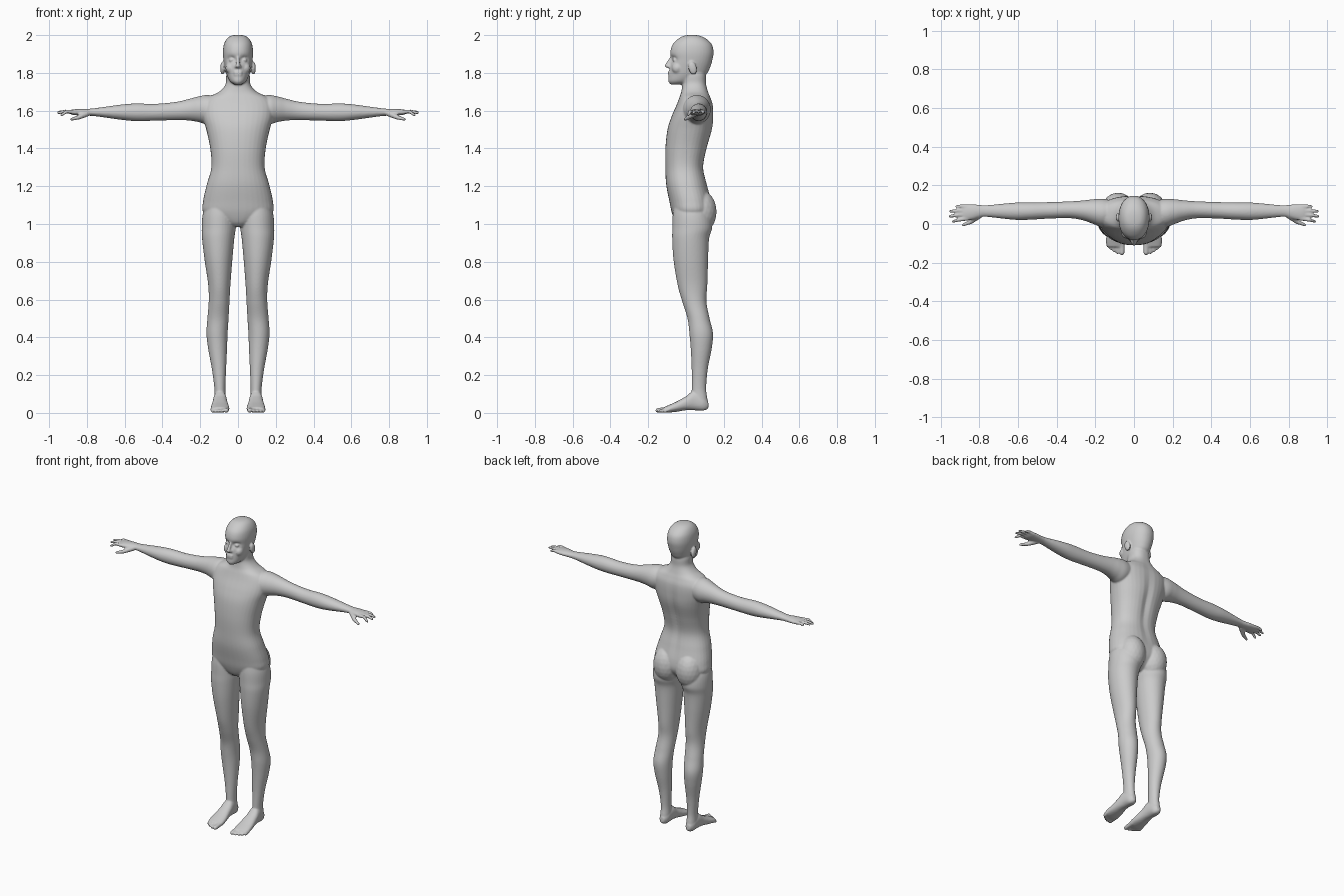
import bpy, bmesh, math
from mathutils import Vector, Matrix

SEG, SUB = 36, 6
bm = bmesh.new()


def spline(rows):
    """Smoothly interpolate a short list of section rows (Catmull-Rom)."""
    out = []
    for i in range(len(rows) - 1):
        r = [rows[max(0, min(len(rows) - 1, i + k))] for k in (-1, 0, 1, 2)]
        for s in range(SUB):
            t = s / SUB
            out.append([b + .5 * t * (c - a + t * (2*a - 5*b + 4*c - d + t * (3*(b - c) + d - a)))
                        for a, b, c, d in zip(*r)])
    return out + [list(rows[-1])]


def tube(axis, rows, p=2.0):
    """Loft along an axis; each row = position, then low/high extents on the other two axes."""
    rings = []
    for t, a0, a1, b0, b1 in spline(rows):
        ring = []
        for k in range(SEG):
            c, s = math.cos(2*math.pi*k/SEG), math.sin(2*math.pi*k/SEG)
            a = (a0 + a1)/2 + (a1 - a0)/2 * math.copysign(abs(c)**(2/p), c)
            b = (b0 + b1)/2 + (b1 - b0)/2 * math.copysign(abs(s)**(2/p), s)
            ring.append(bm.verts.new({'x': (t, a, b), 'y': (a, t, b), 'z': (a, b, t)}[axis]))
        rings.append(ring)
    faces = [bm.faces.new(rings[0][::-1]), bm.faces.new(rings[-1])]
    for lo, hi in zip(rings, rings[1:]):
        for k in range(SEG):
            n = (k + 1) % SEG
            faces.append(bm.faces.new((lo[k], lo[n], hi[n], hi[k])))
    bmesh.ops.recalc_face_normals(bm, faces=faces)
    return [v for ring in rings for v in ring]


def centred(rows):
    return [(z, -w, w, y0, y1) for z, w, y0, y1 in rows]


def ball(pos, radii, tilt=0.0):
    m = Matrix.Translation(pos) @ Matrix.Rotation(tilt, 4, 'X') @ Matrix.Diagonal((*radii, 1))
    bmesh.ops.create_icosphere(bm, subdivisions=3, radius=1, matrix=m)


def rod(p, q, r0, r1):
    """Round-ended tapered rod for fingers, toes and small face forms."""
    p, q = Vector(p), Vector(q)
    d = q - p
    m = Matrix.Translation((p + q)/2) @ d.to_track_quat('Z', 'Y').to_matrix().to_4x4()
    bmesh.ops.create_cone(bm, cap_ends=True, segments=16, radius1=r0, radius2=r1,
                          depth=d.length, matrix=m)
    ball(p, (r0,)*3)
    ball(q, (r1,)*3)


def push(verts, centre, radii, offset):
    """Soft sculpt stroke."""
    for v in verts:
        e = sum(((v.co[i] - centre[i]) / radii[i])**2 for i in range(3))
        v.co += Vector(offset) * math.exp(-e)


# --- right-hand side parts (mirrored below) ---
# leg
tube('z', [(1.12, .03, .165, -.06, .10), (1.05, .012, .187, -.07, .13), (.98, .012, .192, -.072, .138),
           (.92, .02, .19, -.073, .122), (.81, .03, .177, -.066, .117), (.68, .04, .158, -.045, .113),
           (.59, .045, .155, -.02, .108), (.50, .05, .162, .008, .125), (.42, .055, .167, .018, .143),
           (.34, .058, .158, .025, .136), (.23, .063, .138, .03, .115), (.13, .067, .125, .03, .107),
           (.07, .065, .125, .03, .114), (.03, .068, .122, .04, .12), (.015, .078, .112, .06, .105)])
# foot and toes
tube('y', [(.118, .08, .11, .025, .06), (.09, .065, .125, .012, .09), (.04, .06, .13, .014, .115),
           (0, .056, .135, .014, .088), (-.05, .048, .142, .006, .06), (-.09, .045, .145, .002, .042),
           (-.118, .05, .138, .004, .03)], 2.3)
for x, tip, r in ((.062, -.149, .013), (.085, -.147, .009), (.103, -.138, .009),
                  (.12, -.126, .009), (.135, -.112, .009)):
    rod((x, -.085, .02), (x, tip, r), r + .002, r)
# buttock
ball((.082, .075, 1.065), (.085, .087, .115))
# arm and palm
tube('x', [(.09, .01, .115, 1.56, 1.67), (.16, -.015, .13, 1.53, 1.683), (.21, .0, .128, 1.54, 1.675),
           (.26, .018, .122, 1.548, 1.662), (.33, .03, .117, 1.55, 1.646), (.44, .028, .113, 1.547, 1.636),
           (.54, .022, .112, 1.545, 1.638), (.62, .022, .11, 1.552, 1.632), (.75, .036, .098, 1.57, 1.614),
           (.79, .036, .098, 1.573, 1.61), (.83, .024, .102, 1.574, 1.61), (.87, .018, .102, 1.577, 1.607),
           (.89, .024, .095, 1.583, 1.602)])
# fingers and thumb
for y0, y1, tip, z in ((.091, .091, .918, 1.588), (.071, .066, .949, 1.592),
                       (.05, .04, .952, 1.588), (.029, .013, .934, 1.577)):
    rod((.86, y0, 1.592), ((.86 + tip)/2 + .01, (y0 + y1)/2, 1.596), .0115, .0095)
    rod(((.86 + tip)/2 + .01, (y0 + y1)/2, 1.596), (tip, y1, z), .0095, .0075)
rod((.80, .045, 1.585), (.842, .012, 1.565), .017, .012)
rod((.842, .012, 1.565), (.883, -.005, 1.554), .012, .008)
# ear
ball((.082, .035, 1.825), (.012, .022, .036), .25)
# eye, cheek
ball((.033, -.058, 1.868), (.015, .014, .011))
ball((.04, -.045, 1.825), (.026, .03, .03))

# mirror the limbs
dup = bmesh.ops.duplicate(bm, geom=bm.verts[:] + bm.edges[:] + bm.faces[:])['geom']
for v in dup:
    if isinstance(v, bmesh.types.BMVert):
        v.co.x *= -1
bmesh.ops.reverse_faces(bm, faces=[f for f in dup if isinstance(f, bmesh.types.BMFace)])

# --- centre parts ---
# torso and neck
torso = tube('z', centred([
    (.985, .04, -.03, .06), (1.01, .10, -.055, .10), (1.06, .182, -.075, .135), (1.12, .185, -.088, .135),
    (1.21, .165, -.105, .112), (1.30, .141, -.109, .094), (1.40, .147, -.109, .113),
    (1.50, .168, -.098, .14), (1.57, .188, -.076, .146), (1.63, .19, -.05, .143), (1.67, .16, -.035, .13),
    (1.70, .10, -.025, .118), (1.74, .066, -.02, .107), (1.79, .062, -.02, .105), (1.84, .05, 0, .09)]), 2.3)
push(torso, (0, .13, 1.4), (.025, .06, .2), (0, -.014, 0))
# head
head = tube('z', centred([
    (1.738, .018, -.08, -.01), (1.755, .042, -.093, .045), (1.79, .06, -.091, .105), (1.83, .07, -.086, .128),
    (1.87, .077, -.08, .14), (1.91, .08, -.083, .146), (1.95, .075, -.071, .137),
    (1.98, .06, -.042, .108), (1.996, .038, -.012, .075), (2.001, .01, .02, .045)]), 2.15)
for s in (-1, 1):
    push(head, (s*.034, -.075, 1.872), (.02, .04, .015), (0, .018, 0))
# nose and lips
rod((0, -.078, 1.882), (0, -.1, 1.838), .007, .012)
rod((-.011, -.088, 1.833), (.011, -.088, 1.833), .009, .009)
for z in (1.803, 1.791):
    rod((-.014, -.088, z), (.014, -.088, z), .007, .007)

mesh = bpy.data.meshes.new("body")
bm.to_mesh(mesh)
bm.free()
body = bpy.data.objects.new("body", mesh)
bpy.context.collection.objects.link(body)

# fuse into one skin and relax it
fuse = body.modifiers.new("fuse", 'REMESH')
fuse.mode = 'VOXEL'
fuse.voxel_size = .005
fuse.use_smooth_shade = True
relax = body.modifiers.new("relax", 'SMOOTH')
relax.factor = .5
relax.iterations = 5
